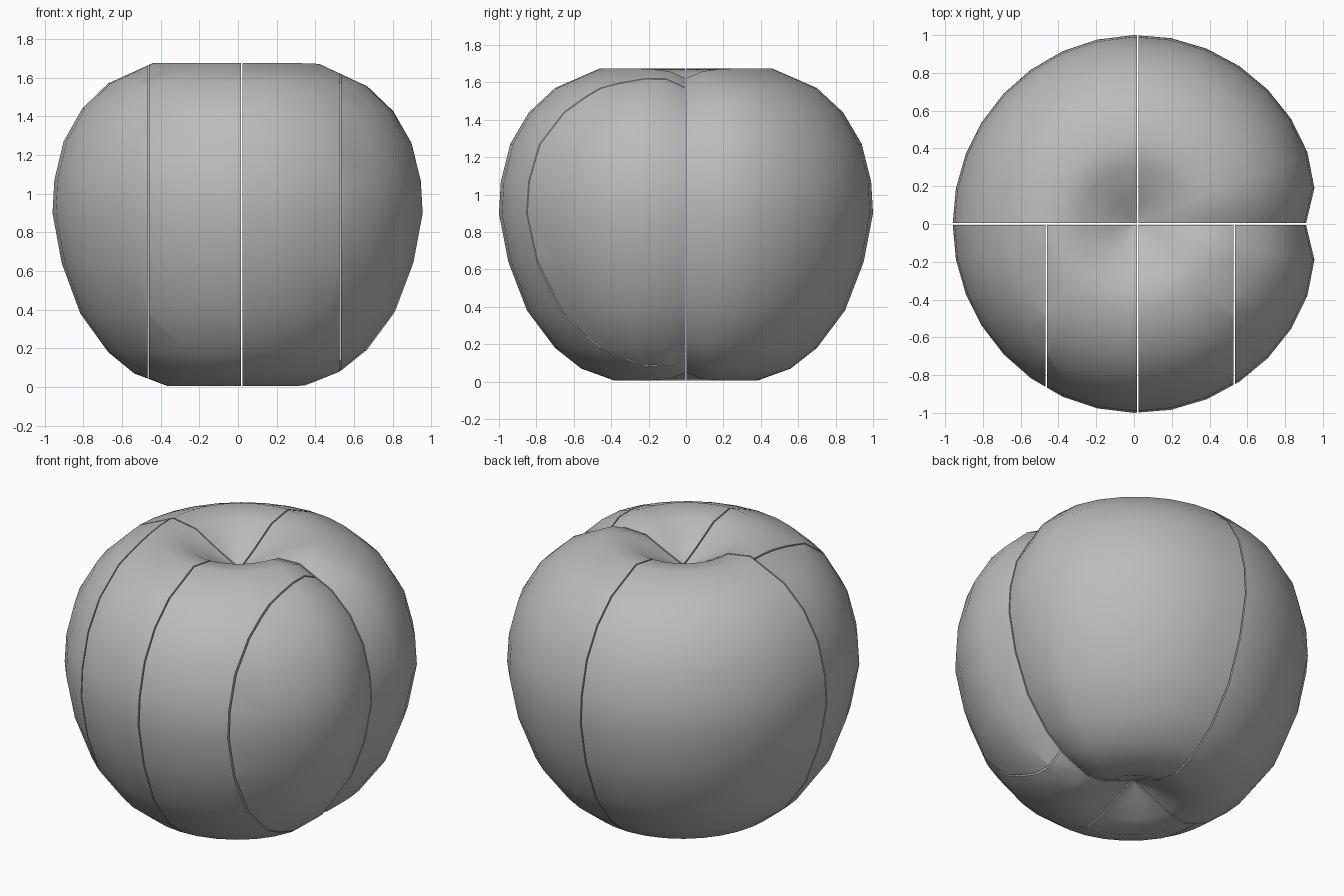
import bpy, bmesh, math
from mathutils import Vector

if "Cube" in bpy.data.objects:
    bpy.data.objects.remove(bpy.data.objects["Cube"])

SEGMENTS = 32
GAP = 0.004
MID = 0.84

# Fruit outline from bottom dimple to top dimple: (radius, height)
PROFILE = [(0.12, 0.09), (0.25, 0.03), (0.38, 0.005), (0.56, 0.07), (0.70, 0.18),
           (0.85, 0.38), (0.95, 0.64), (1.0, 0.90), (0.99, 1.07), (0.94, 1.27),
           (0.84, 1.44), (0.70, 1.57), (0.46, 1.675), (0.30, 1.65), (0.14, 1.56)]
BOTTOM, TOP = 0.14, 1.49

grey = bpy.data.materials.new("grey")
grey.use_nodes = True
colour = (0.5, 0.5, 0.5, 1)
grey.diffuse_color = colour
grey.node_tree.nodes["Principled BSDF"].inputs["Base Color"].default_value = colour


def skin_point(radius, height, angle):
    """Point on the fruit skin, pinched by a crease on the +x side."""
    a = (angle + math.pi) % math.tau - math.pi
    crease = math.exp(-abs(a) / 0.16)
    r = radius * (0.99 + 0.02 * math.cos(a) - 0.01 * math.cos(2 * a) - 0.09 * crease)
    z = MID + (height - MID) * (1 - 0.07 * crease * min(1, radius * 2))
    return Vector((r * math.cos(a), r * math.sin(a), z))


def whole_fruit():
    bm = bmesh.new()
    angles = [math.tau * i / SEGMENTS for i in range(SEGMENTS)]
    rings = [[bm.verts.new(skin_point(r, z, a)) for a in angles] for r, z in PROFILE]
    low, high = bm.verts.new((0, 0, BOTTOM)), bm.verts.new((0, 0, TOP))
    for i in range(SEGMENTS):
        j = (i + 1) % SEGMENTS
        for a, b in zip(rings, rings[1:]):
            bm.faces.new((a[i], a[j], b[j], b[i]))
        bm.faces.new((low, rings[0][j], rings[0][i]))
        bm.faces.new((high, rings[-1][i], rings[-1][j]))
    return bm


def keep_side(bm, point, direction):
    """Slice the solid, keep the half that direction points into, cap the cut."""
    d = Vector(direction)
    cut = bmesh.ops.bisect_plane(bm, geom=bm.verts[:] + bm.edges[:] + bm.faces[:],
                                 plane_co=Vector(point) + d * GAP, plane_no=d,
                                 clear_inner=True)
    edges = [e for e in cut["geom_cut"] if isinstance(e, bmesh.types.BMEdge)]
    bmesh.ops.edgenet_fill(bm, edges=edges)


def piece(name, side, x_min=None, x_max=None):
    bm = whole_fruit()
    keep_side(bm, (0, 0, 0), (0, side, 0))
    if x_min is not None:
        keep_side(bm, (x_min, 0, 0), (1, 0, 0))
    if x_max is not None:
        keep_side(bm, (x_max, 0, 0), (-1, 0, 0))
    bmesh.ops.recalc_face_normals(bm, faces=bm.faces[:])
    mesh = bpy.data.meshes.new(name)
    bm.to_mesh(mesh)
    bm.free()
    mesh.materials.append(grey)
    obj = bpy.data.objects.new(name, mesh)
    bpy.context.collection.objects.link(obj)
    bpy.ops.object.select_all(action="DESELECT")
    obj.select_set(True)
    bpy.context.view_layer.objects.active = obj
    bpy.ops.object.shade_smooth_by_angle(angle=math.radians(40))


# Two back quarters and four front slices
piece("back_left_quarter", 1, x_min=0.02)
piece("back_right_quarter", 1, x_max=0.02)
piece("front_right_end_slice", -1, x_max=-0.465)
piece("front_right_slice", -1, x_min=-0.465, x_max=0.02)
piece("front_left_slice", -1, x_min=0.02, x_max=0.53)
piece("front_left_end_slice", -1, x_min=0.53)
